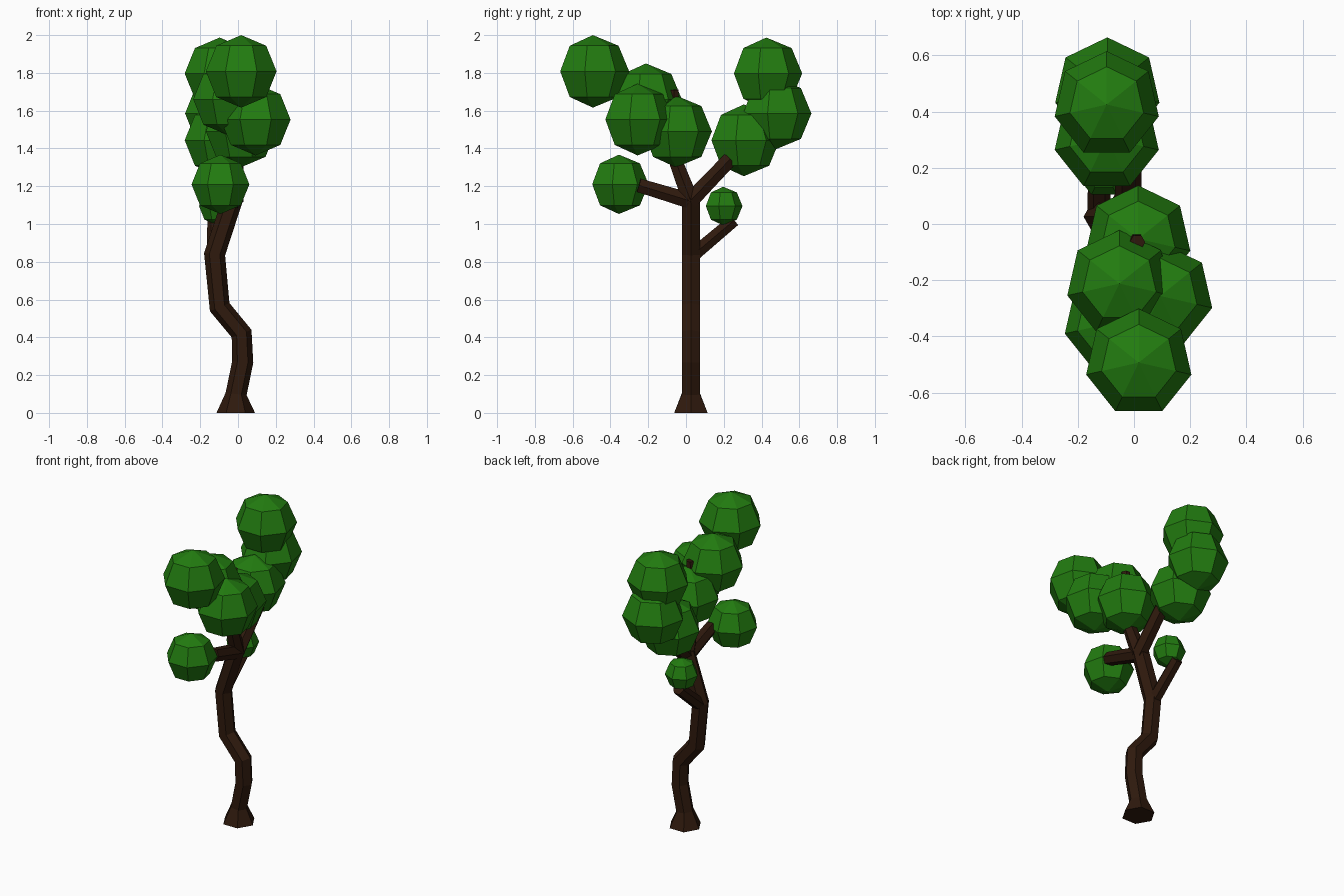
import bpy, bmesh, math
from mathutils import Vector

if "Cube" in bpy.data.objects:
    bpy.data.objects.remove(bpy.data.objects["Cube"])


def material(name, rgb):
    m = bpy.data.materials.new(name)
    m.diffuse_color = (*rgb, 1)
    m.use_nodes = True
    m.node_tree.nodes["Principled BSDF"].inputs["Base Color"].default_value = m.diffuse_color
    return m


BARK = material("bark", (0.028, 0.010, 0.004))
LEAF = material("leaf", (0.016, 0.20, 0.005))


def finish(name, bm, mat):
    bmesh.ops.recalc_face_normals(bm, faces=bm.faces)
    me = bpy.data.meshes.new(name)
    bm.to_mesh(me)
    bm.free()
    me.materials.append(mat)
    ob = bpy.data.objects.new(name, me)
    bpy.context.collection.objects.link(ob)
    return ob


def limb(name, path, sides=6):
    """Closed faceted tube through (x, y, z, radius) points."""
    bm = bmesh.new()
    pts = [Vector(p[:3]) for p in path]
    rings = []
    for i, p in enumerate(pts):
        before = (p - pts[i - 1]).normalized() if i else Vector()
        after = (pts[i + 1] - p).normalized() if i < len(pts) - 1 else Vector()
        t = (before + after).normalized()
        if p.z == 0:
            t = Vector((0, 0, 1))          # flat foot on the ground
        u = Vector((1, 0, 0))
        u = (u - t * u.dot(t)).normalized()
        v = t.cross(u)
        ring = []
        for k in range(sides):
            a = 2 * math.pi * k / sides
            ring.append(bm.verts.new(p + (u * math.cos(a) + v * math.sin(a)) * path[i][3]))
        rings.append(ring)
    for a, b in zip(rings, rings[1:]):
        for k in range(sides):
            n = (k + 1) % sides
            bm.faces.new((a[k], a[n], b[n], b[k]))
    bm.faces.new(rings[0])
    bm.faces.new(rings[-1])
    return finish(name, bm, BARK)


def leaf_ball(name, x, y, z, r):
    """Seven-sided, four-ring ball with one corner towards the back."""
    bm = bmesh.new()
    bmesh.ops.create_uvsphere(bm, u_segments=7, v_segments=4, radius=r)
    ob = finish(name, bm, LEAF)
    ob.location = (x, y, z)


# Crooked trunk with a flared foot
limb("trunk", [(-0.012, 0.026, 0, 0.102), (-0.01, 0.026, 0.10, 0.056),
               (0.025, 0.026, 0.27, 0.056), (0.019, 0.026, 0.42, 0.056),
               (-0.097, 0.026, 0.56, 0.056), (-0.124, 0.026, 0.84, 0.056),
               (-0.022, 0.026, 1.15, 0.054)])

# Branches
limb("back_branch", [(-0.022, 0.02, 1.12, 0.050), (-0.018, 0.235, 1.345, 0.045)])
limb("front_branch", [(-0.025, 0.03, 1.12, 0.048), (-0.01, -0.25, 1.205, 0.042)])
limb("top_branch", [(-0.022, 0.026, 1.12, 0.050), (-0.012, -0.05, 1.32, 0.042),
                    (0.012, -0.065, 1.71, 0.028)])
limb("low_back_branch", [(-0.124, 0.03, 0.83, 0.042), (-0.124, 0.255, 1.02, 0.038)])

# Foliage
balls = [(0.017, -0.493, 1.808, 0.192), (-0.097, 0.425, 1.797, 0.19),
         (-0.095, 0.474, 1.585, 0.19), (-0.097, 0.306, 1.443, 0.19),
         (0.015, -0.053, 1.49, 0.19), (-0.052, -0.212, 1.66, 0.19),
         (0.093, -0.256, 1.553, 0.19), (-0.093, -0.355, 1.21, 0.157),
         (-0.107, 0.197, 1.095, 0.102),
         # two clumps hidden behind others in the front and top views
         ]
# mid-front clump seen on the left in the top view is the lower front ball
for i, b in enumerate(balls):
    leaf_ball(f"foliage_{i + 1}", *b)
